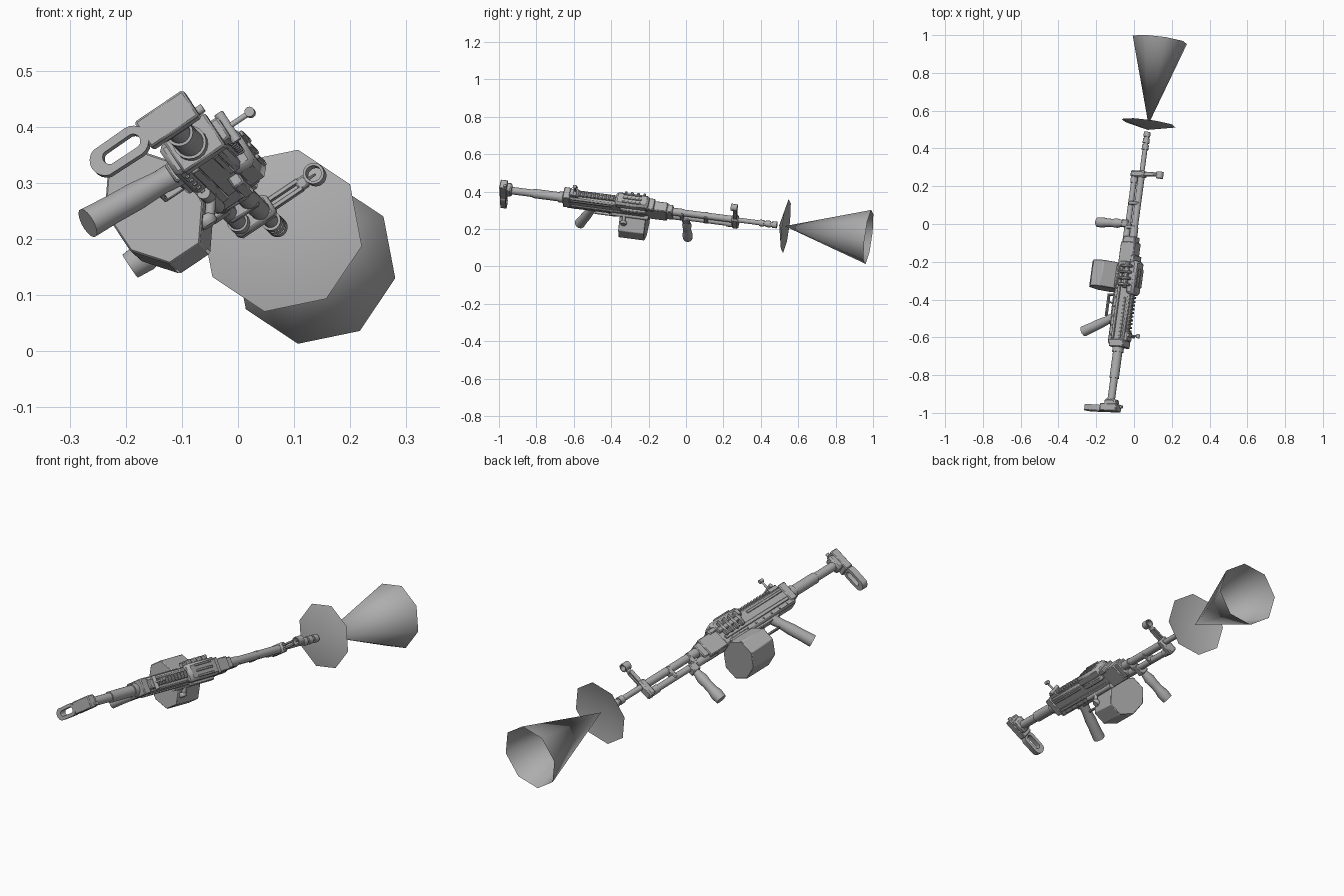
import bpy, bmesh, math
from mathutils import Vector, Matrix

cube = bpy.data.objects.get("Cube")
if cube:
    bpy.data.objects.remove(cube)

# One grey for everything
SHADE = (0.42, 0.42, 0.42, 1)
grey = bpy.data.materials.new("grey metal")
grey.use_nodes = True
grey.diffuse_color = SHADE
grey.node_tree.nodes["Principled BSDF"].inputs["Base Color"].default_value = SHADE

# Weapon frame: local x is its right, y runs along the barrel, z is its top
along = Vector((0.135, 1, -0.13)).normalized()
up = Vector((0.83, 0, 0.55))
up = (up - along * up.dot(along)).normalized()
right = along.cross(up)
FRAME = Matrix((right, along, up)).transposed().to_4x4()
FRAME.translation = (0.005, 0, 0.284)


def make(name, bm, bevel=0, angle=35):
    """Turn a bmesh into a shaded object placed in the weapon frame."""
    bmesh.ops.recalc_face_normals(bm, faces=bm.faces)
    mesh = bpy.data.meshes.new(name)
    bm.to_mesh(mesh)
    bm.free()
    mesh.materials.append(grey)
    mesh.shade_smooth()
    mesh.set_sharp_from_angle(angle=math.radians(angle))
    part = bpy.data.objects.new(name, mesh)
    bpy.context.collection.objects.link(part)
    part.matrix_world = FRAME
    if bevel:
        modifier = part.modifiers.new("bevel", "BEVEL")
        modifier.width = bevel
        modifier.segments = 1


def loft(name, loops, closed=False, bevel=0):
    """Skin through loops of equal length, capped unless closed on itself."""
    bm = bmesh.new()
    rings = [[bm.verts.new(point) for point in loop] for loop in loops]
    pairs = list(zip(rings, rings[1:]))
    if closed:
        pairs.append((rings[-1], rings[0]))
    else:
        bm.faces.new(rings[0])
        bm.faces.new(rings[-1])
    for a, b in pairs:
        for i in range(len(a)):
            bm.faces.new((a[i - 1], a[i], b[i], b[i - 1]))
    make(name, bm, bevel)


def box(name, half, back, front, bottom, top, side=0, bevel=0.004):
    left, rightmost = side - half, side + half
    loft(name, [[(left, y, bottom), (rightmost, y, bottom), (rightmost, y, top), (left, y, top)]
                for y in (back, front)], bevel=bevel)


def circle(y, z, radius, sides=20, x=0, stretch=0):
    """Circle across the barrel; stretch pulls its lower half down to form a slot shape."""
    points = []
    for k in range(sides):
        turn = math.tau * k / sides
        drop = stretch if math.sin(turn) < 0 else 0
        points.append((x + radius * math.cos(turn), y, z + radius * math.sin(turn) - drop))
    return points


def tube(name, radius, back, front, z=0, x=0):
    loft(name, [circle(y, z, radius, x=x) for y in (back, front)])


def pipe(name, back, front, z, outer, inner, stretch=0, hole_stretch=0):
    """Hollow ring or slot along the barrel."""
    loft(name, [circle(back, z, outer, stretch=stretch), circle(front, z, outer, stretch=stretch),
                circle(front, z, inner, stretch=hole_stretch),
                circle(back, z, inner, stretch=hole_stretch)], closed=True)


def rod(name, start, end, radii, sides=16):
    """Turned part from start to end with evenly spaced radii."""
    start, end = Vector(start), Vector(end)
    spin = (end - start).to_track_quat('Z', 'Y')
    loops = []
    for i, radius in enumerate(radii):
        centre = start.lerp(end, i / (len(radii) - 1))
        loops.append([centre + spin @ Vector((x, z, y)) for x, y, z in circle(0, 0, radius, sides)])
    loft(name, loops)


# Butt: slotted lower plate, upper plate and clamp
pipe("butt_loop", -1.01, -0.98, -0.07, outer=0.028, inner=0.013, stretch=0.06, hole_stretch=0.05)
box("butt_plate", 0.028, -1.01, -0.97, -0.05, 0.054)
box("butt_clamp", 0.025, -0.98, -0.945, -0.03, 0.04, bevel=0.008)
rod("butt_latch", (0.015, -0.98, 0.05), (0.015, -0.98, 0.066), [0.008, 0.008])

# Stock tube, thicker towards the receiver
tube("stock_tube", 0.02, -0.97, -0.65)
tube("stock_sleeve", 0.025, -0.83, -0.65)
tube("stock_collar", 0.03, -0.69, -0.64)

# Receiver
box("receiver", 0.032, -0.65, -0.2, -0.055, 0.044, bevel=0.008)
box("receiver_end_cap", 0.036, -0.665, -0.625, -0.04, 0.05)
box("front_trunnion", 0.03, -0.21, -0.1, -0.055, 0.036)
box("barrel_collar", 0.025, -0.11, -0.07, -0.045, 0.028)
for sign, side in ((-1, "left"), (1, "right")):
    box(side + "_lower_rail", 0.005, -0.62, -0.22, -0.03, -0.014, side=sign * 0.034, bevel=0.002)
    box(side + "_upper_rail", 0.005, -0.62, -0.4, 0.016, 0.028, side=sign * 0.032, bevel=0.002)
    for k in range(8):
        y = k / 20 - 0.6
        rod(side + "_rivet", (sign * 0.03, y, -0.04), (sign * 0.036, y, -0.04), [0.005, 0.004], sides=8)

# Feed cover with hinge, tray and ribs
box("feed_cover", 0.04, -0.38, -0.2, 0.02, 0.07, bevel=0.012)
box("cover_hinge", 0.036, -0.21, -0.17, 0.025, 0.048)
box("feed_tray", 0.053, -0.35, -0.21, 0.006, 0.03)
for k in range(4):
    y = k / 30 - 0.34
    box("feed_rib", 0.013, y, y + 0.014, -0.02, 0.05, side=-0.047)
for k in (-1, 0, 1):
    box("cover_rib", 0.005, -0.34, -0.24, 0.068, 0.076, side=k / 40, bevel=0.002)

# Toothed top rail
box("top_rail", 0.013, -0.58, -0.38, 0.04, 0.053)
for k in range(10):
    y = k / 50 - 0.58
    box("rail_tooth", 0.016, y, y + 0.01, 0.05, 0.062, bevel=0.002)

# Rear sight
box("rear_sight_base", 0.022, -0.63, -0.58, 0.04, 0.064)
rod("rear_sight_post", (0, -0.6, 0.05), (0, -0.6, 0.11), [0.008, 0.005, 0.005])
tube("rear_sight_eye", 0.009, -0.61, -0.59, z=0.116)
rod("rear_sight_drum", (-0.03, -0.6, 0.068), (0.03, -0.6, 0.068), [0.009, 0.009])

# Charging handle on the right side
rod("charging_arm", (0.03, -0.33, -0.03), (0.07, -0.33, -0.06), [0.009, 0.009])
rod("charging_knob", (0.06, -0.33, -0.066), (0.08, -0.33, -0.066), [0.014, 0.018, 0.018, 0.014])
tube("side_spring_tube", 0.012, -0.4, -0.2, z=-0.04, x=0.036)

# Pistol grip, trigger guard and trigger
rod("pistol_grip", (0, -0.5, -0.045), (0, -0.588, -0.235), [0.025, 0.022, 0.026, 0.026, 0.028])
box("grip_mount", 0.02, -0.54, -0.37, -0.066, -0.05)
box("guard_bottom", 0.01, -0.5, -0.385, -0.108, -0.1, bevel=0.002)
box("guard_front", 0.01, -0.39, -0.38, -0.108, -0.055, bevel=0.002)
rod("trigger", (0, -0.44, -0.05), (0, -0.42, -0.098), [0.006, 0.004], sides=8)

# Ammunition box: flattened eight-sided drum
facets = [math.tau * (k + 0.5) / 8 for k in range(8)]
loft("ammo_box", [[(0.11 * math.cos(t), y, 0.085 * math.sin(t) - 0.13) for t in facets]
                  for y in (-0.355, -0.215)], bevel=0.003)
box("ammo_box_mount", 0.04, -0.34, -0.23, -0.075, -0.04)

# Barrel and gas tube
tube("barrel_root", 0.021, -0.1, -0.02)
tube("barrel", 0.018, -0.1, 0.26)
tube("thin_barrel", 0.013, 0.25, 0.48)
tube("gas_cylinder", 0.018, -0.15, 0, z=-0.043)
tube("gas_tube", 0.015, -0.1, 0.28, z=-0.043)
tube("gas_block", 0.019, 0.22, 0.265, z=-0.043)
for y in (-0.03, 0.1):
    box("tube_band", 0.019, y, y + 0.02, -0.05, 0.012)

# Muzzle device: three open rings
for y in (0.4, 0.435, 0.47):
    pipe("muzzle_ring", y, y + 0.025, 0, outer=0.018, inner=0.01)

# Front sight: clamp, twin posts, head and ring
box("front_sight_clamp", 0.022, 0.25, 0.285, -0.06, 0.024, bevel=0.007)
for side in (-0.008, 0.008):
    box("front_sight_post", 0.004, 0.26, 0.28, 0.02, 0.085, side=side, bevel=0.001)
box("front_sight_head", 0.011, 0.26, 0.28, 0.078, 0.1)
pipe("front_sight_ring", 0.25, 0.285, 0.116, outer=0.019, inner=0.014)
rod("front_sight_pin", (0, 0.268, 0.1), (0, 0.268, 0.118), [0.003, 0.002], sides=8)

# Vertical foregrip
rod("foregrip", (0, 0, -0.05), (0, 0, -0.238), [0.016, 0.018, 0.025, 0.022, 0.022, 0.028, 0.025])
box("foregrip_clamp", 0.02, -0.02, 0.02, -0.075, -0.035)


# Muzzle flash: shallow eight-sided disc and long open cone
def flash(name, tip, rim):
    bm = bmesh.new()
    apex = bm.verts.new((0, tip, 0))
    ring = [bm.verts.new(point) for point in circle(rim, 0, 0.148, sides=8)]
    for k in range(8):
        bm.faces.new((apex, ring[k - 1], ring[k]))
    make(name, bm, angle=60)


flash("flash_disc", tip=0.507, rim=0.543)
flash("flash_cone", tip=0.537, rim=0.992)
